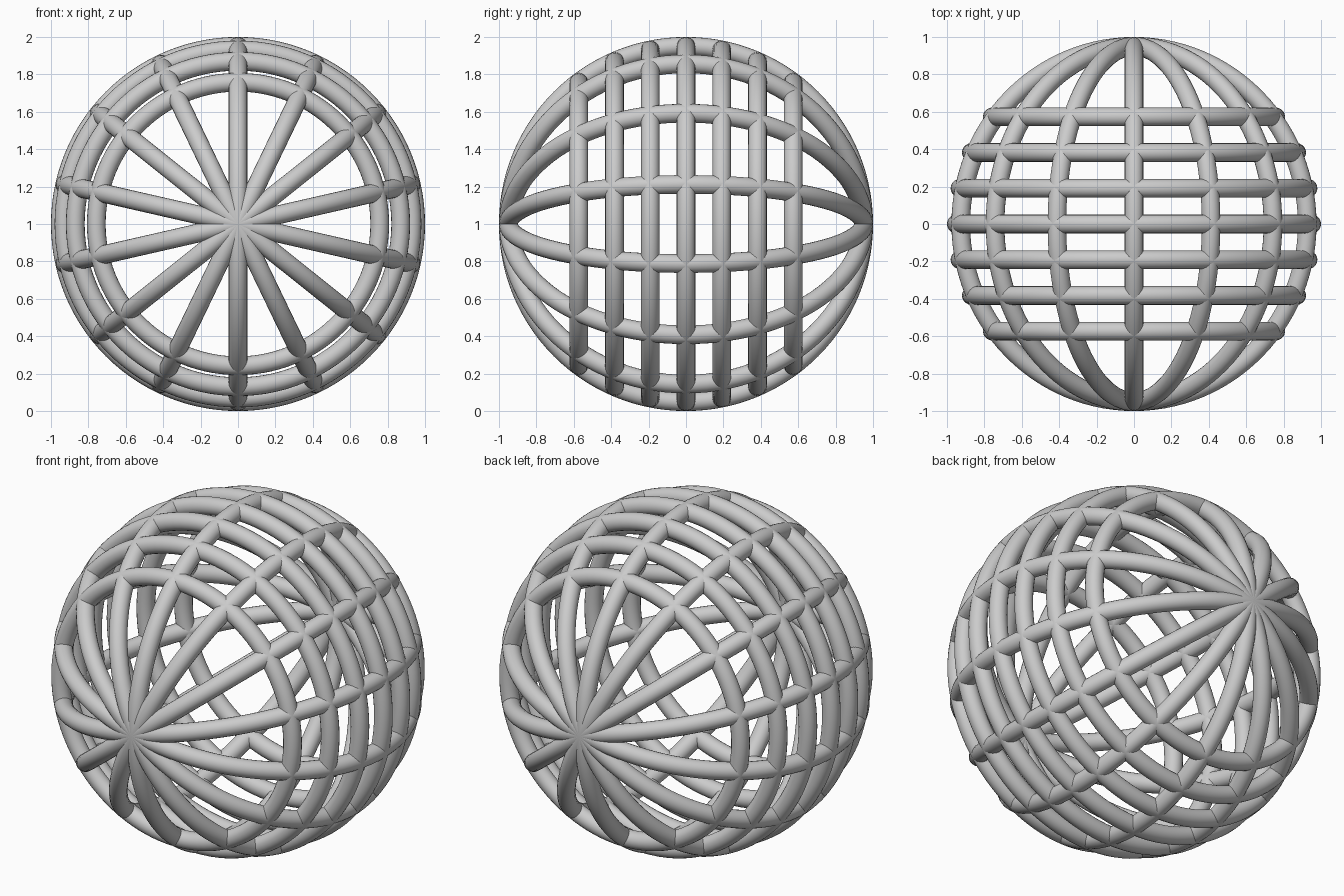
import bpy
from math import pi, sqrt

if "Cube" in bpy.data.objects:
    bpy.data.objects.remove(bpy.data.objects["Cube"])

R = 0.95       # sphere radius at tube centres
TUBE = 0.05    # tube radius
CENTRE_Z = 1.0


def hoop(name, radius, y, rotation):
    bpy.ops.mesh.primitive_torus_add(
        major_radius=radius, minor_radius=TUBE,
        major_segments=112, minor_segments=20,
        location=(0, y, CENTRE_Z), rotation=rotation)
    ob = bpy.context.object
    ob.name = name
    bpy.ops.object.shade_smooth_by_angle()


# Seven great circles through the front and back poles (14 spokes)
for i in range(7):
    hoop(f"meridian_hoop_{i + 1}", R, 0, (0, pi / 2 + i * pi / 7, 0))

# Seven evenly spaced parallel hoops around the y axis
for i in range(-3, 4):
    y = i * 0.191
    hoop(f"parallel_hoop_{i + 4}", sqrt(R * R - y * y), y, (pi / 2, 0, 0))
